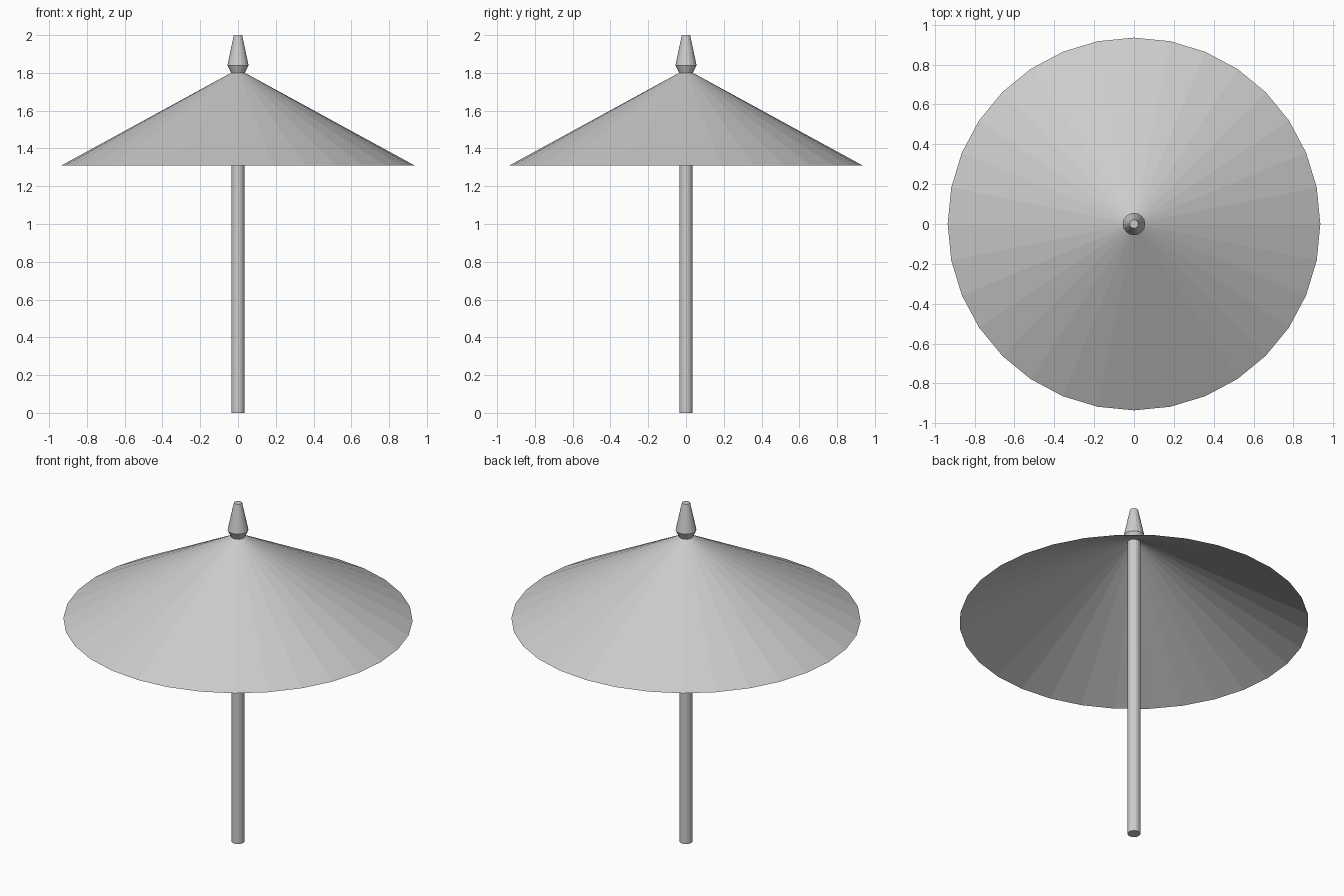
import bpy, bmesh
from math import cos, sin, tau

if "Cube" in bpy.data.objects:
    bpy.data.objects.remove(bpy.data.objects["Cube"])


def lathe(name, profile, sides, capped=True):
    """Spin (radius, z) points around the z axis; radius 0 makes a tip."""
    bm = bmesh.new()
    rings = []
    for r, z in profile:
        n = sides if r > 0 else 1
        rings.append([bm.verts.new((r * cos(tau * i / sides), r * sin(tau * i / sides), z))
                      for i in range(n)])
    for a, b in zip(rings, rings[1:]):
        for i in range(sides):
            j = (i + 1) % sides
            if len(b) == 1:
                bm.faces.new((a[i], a[j], b[0]))
            else:
                bm.faces.new((a[i], a[j], b[j], b[i]))
    if capped:
        bm.faces.new(rings[0][::-1])
        bm.faces.new(rings[-1])
    mesh = bpy.data.meshes.new(name)
    bm.to_mesh(mesh)
    bm.free()
    obj = bpy.data.objects.new(name, mesh)
    bpy.context.collection.objects.link(obj)
    return obj


# Pole
lathe("pole", [(0.035, 0), (0.035, 1.805)], 16)

# Thin open canopy
lathe("canopy", [(0.935, 1.31), (0, 1.82)], 32, capped=False)

# Finial on top
lathe("finial", [(0.036, 1.80), (0.056, 1.84), (0.022, 2.0)], 16)
